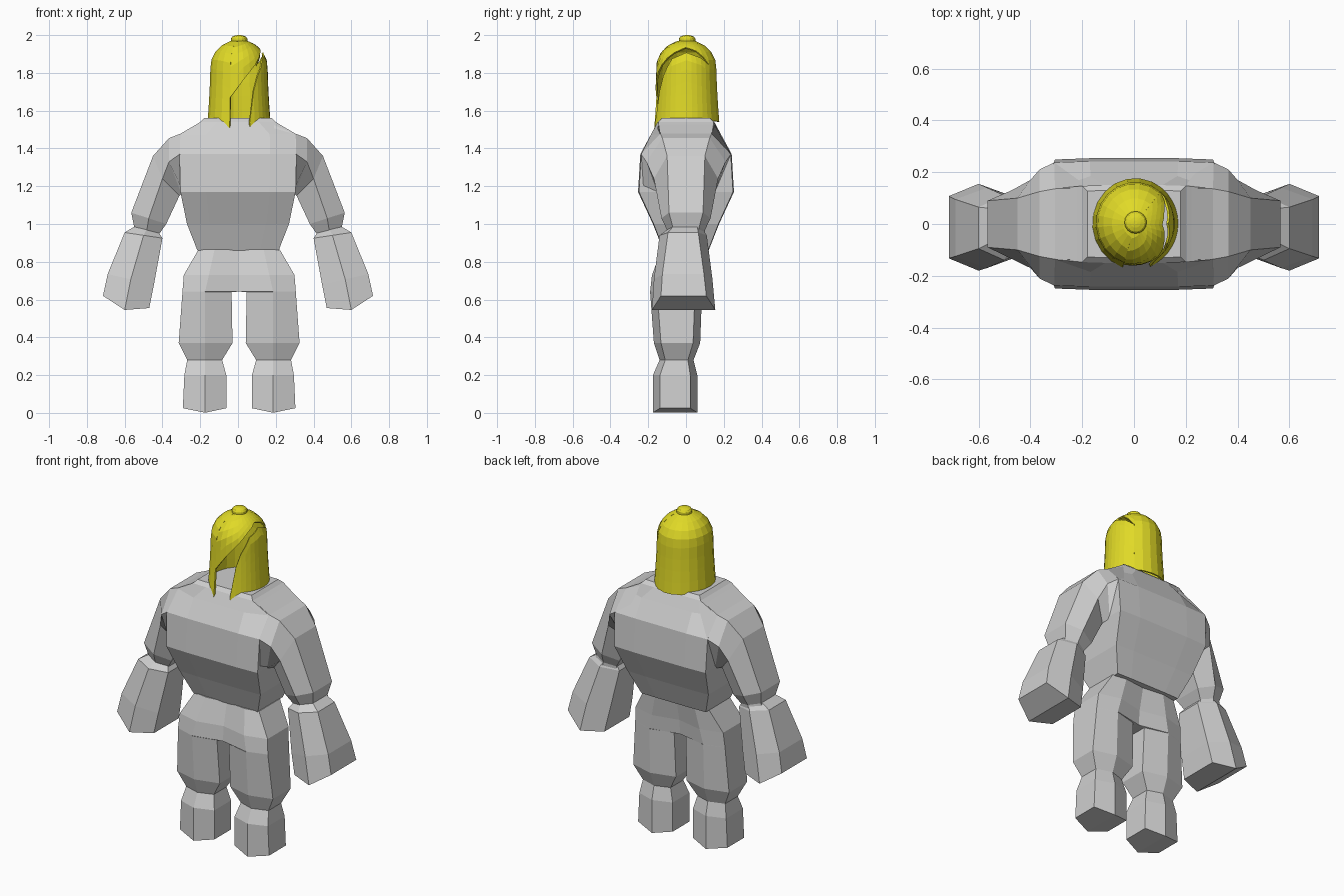
import bpy, bmesh, math

cube = bpy.data.objects.get("Cube")
if cube:
    bpy.data.objects.remove(cube, do_unlink=True)


def material(name, rgb):
    m = bpy.data.materials.new(name)
    m.use_nodes = True
    m.diffuse_color = (*rgb, 1)
    m.node_tree.nodes["Principled BSDF"].inputs["Base Color"].default_value = (*rgb, 1)
    return m


GREY = material("stone grey", (0.62, 0.62, 0.62))
YELLOW = material("mask yellow", (0.75, 0.7, 0.02))


def loft(name, rings, mat, solid=True):
    """Skin a list of equally long point rings; solid ones are closed and capped."""
    bm = bmesh.new()
    rows = [[bm.verts.new(p) for p in ring] for ring in rings]
    n = len(rows[0])
    for a, b in zip(rows, rows[1:]):
        for i in range(n if solid else n - 1):
            j = (i + 1) % n
            bm.faces.new((a[i], a[j], b[j], b[i]))
    if solid:
        for row in (rows[0], rows[-1]):
            for i in range(n // 2 - 1):
                bm.faces.new((row[i], row[i + 1], row[n - 2 - i], row[n - 1 - i]))
    bmesh.ops.remove_doubles(bm, verts=bm.verts, dist=0.0005)
    bmesh.ops.recalc_face_normals(bm, faces=bm.faces)
    me = bpy.data.meshes.new(name)
    bm.to_mesh(me)
    bm.free()
    me.materials.append(mat)
    ob = bpy.data.objects.new(name, me)
    bpy.context.collection.objects.link(ob)
    return ob


def hexagon(inner, outer, flat, front, back, mid=None, inner_flat=None):
    """Limb section: flat inner and outer sides, ridges at front and back."""
    yc = (front + back) / 2
    (xi, zi), (xo, zo) = inner, outer
    xm, zm = mid or ((xi + xo) / 2, (zi + zo) / 2)
    fi = inner_flat or flat
    return [(xi, yc - fi, zi), (xm, front, zm), (xo, yc - flat, zo),
            (xo, yc + flat, zo), (xm, back, zm), (xi, yc + fi, zi)]


def both_sides(name, rings, shift=0.0):
    for side, s in (("left_", 1), ("right_", -1)):
        loft(side + name, [[(s * x + shift, y, z) for x, y, z in r] for r in rings], GREY)


# Torso: rectangular sections, narrower in depth at the shoulder corners
def torso_ring(z, hx, hy, corner=0.98):
    half = [(-hx, -hy * corner), (-hx * 0.55, -hy), (hx * 0.55, -hy), (hx, -hy * corner)]
    return [(x, y, z) for x, y in half + [(-x, -y) for x, y in half]]


loft("torso", [torso_ring(*s) for s in (
    (1.56, 0.18, 0.13), (1.54, 0.2, 0.15), (1.475, 0.305, 0.185, 0.74), (1.37, 0.31, 0.242),
    (1.17, 0.305, 0.254), (1.0, 0.27, 0.175), (0.86, 0.215, 0.12))], GREY)

# Upper arms, growing out of the chest corners
both_sides("upper_arm", [hexagon(*s) for s in (
    ((0.19, 1.25), (0.19, 1.545), 0.14, -0.18, 0.18),
    ((0.29, 1.17), (0.305, 1.478), 0.136, -0.238, 0.238, (0.308, 1.37), 0.23),
    ((0.3, 1.16), (0.365, 1.455), 0.125, -0.21, 0.21, (0.365, 1.33), 0.15),
    ((0.31, 1.15), (0.45, 1.36), 0.1, -0.17, 0.17, (0.4, 1.24)),
    ((0.38, 1.0), (0.565, 1.06), 0.09, -0.13, 0.13),
    ((0.415, 0.95), (0.55, 0.985), 0.07, -0.1, 0.1),
    ((0.42, 0.92), (0.56, 0.95), 0.07, -0.1, 0.1))])

# Forearms ending in blunt fists
both_sides("forearm", [hexagon(*s) for s in (
    ((0.42, 0.955), (0.55, 0.985), 0.065, -0.1, 0.09),
    ((0.4, 0.925), (0.6, 0.955), 0.08, -0.14, 0.11),
    ((0.445, 0.68), (0.69, 0.735), 0.11, -0.17, 0.14),
    ((0.47, 0.555), (0.715, 0.62), 0.12, -0.18, 0.155, (0.6, 0.545)))])


# Legs, joined at the hips above the crotch
def leg_ring(z, xi, xo, flat, front, back, xm=0.18, zm=None):
    return hexagon((xi, z), (xo, z), flat, front, back, (xm, zm or z))


both_sides("leg", [leg_ring(*s) for s in (
    (0.865, 0.0, 0.215, 0.1, -0.13, 0.1, 0.13),
    (0.73, 0.0, 0.293, 0.1, -0.18, 0.09, 0.16),
    (0.642, 0.0, 0.3, 0.1, -0.19, 0.085),
    (0.64, 0.04, 0.3, 0.1, -0.19, 0.085),
    (0.37, 0.035, 0.32, 0.085, -0.17, 0.075),
    (0.28, 0.09, 0.275, 0.06, -0.14, 0.04),
    (0.2, 0.068, 0.29, 0.08, -0.175, 0.06),
    (0.025, 0.067, 0.298, 0.08, -0.175, 0.06, 0.18, 0.001))], 0.006)

# Mask: a lathed hood in three sheets, leaving a face opening and a swirling slit
Z0, ZD, DOME, R = 1.5, 1.83, 0.145, 0.152
APEX = ZD + DOME


def lerp_table(table, a):
    for (a0, v0), (a1, v1) in zip(table, table[1:]):
        if a <= a1:
            return v0 + (v1 - v0) * max(0, a - a0) / (a1 - a0)
    return table[-1][1]


def to_v(z):
    if z < ZD:
        return (z - Z0) / (ZD - Z0)
    return 1 + math.asin(min(1, (z - ZD) / DOME)) / (math.pi / 2)


def hood_point(phi, v):
    if v < 1:
        z, r = Z0 + v * (ZD - Z0), R + 0.018 * (1 - v) ** 1.5
    else:
        t = (v - 1) * math.pi / 2
        z, r = ZD + DOME * math.sin(t), R * math.cos(t)
    a = math.radians(phi)
    return (0.005 + r * math.sin(a), 0.002 - 1.05 * r * math.cos(a), z)


def rim(phi):
    return lerp_table([(17, 1.49), (40, 1.535), (90, 1.56), (150, 1.545), (180, 1.54)],
                      abs((phi + 180) % 360 - 180))


def crown_edge(phi):
    return lerp_table([(-17, 1.67), (15, 1.785), (48, 1.88), (63, 1.91), (90, 1.937),
                       (120, 1.91), (140, 1.84)], phi)


def flap_edge(phi):
    return lerp_table([(20, 1.54), (27, 1.66), (33, 1.75), (60, 1.875), (90, 1.908),
                       (120, 1.88), (140, 1.84)], phi)


def sheet(name, start, end, low, high, rows, columns=12):
    rings = []
    for c in range(columns + 1):
        phi = start + (end - start) * c / columns
        v0, v1 = to_v(low(phi)), to_v(high(phi))
        rings.append([hood_point(phi, v0 + (v1 - v0) * k / rows) for k in range(rows + 1)])
    ob = loft(name, rings, YELLOW, solid=False)
    # Orient outwards, then thicken towards the inside
    p = ob.data.polygons[0]
    if p.normal.x * p.center.x + p.normal.y * p.center.y < 0:
        ob.data.flip_normals()
    mod = ob.modifiers.new("thickness", "SOLIDIFY")
    mod.thickness, mod.offset = 0.009, -1


sheet("mask_crown", -17, 140, crown_edge, lambda phi: APEX, 6)
sheet("mask_hood", 140, 343, rim, lambda phi: APEX, 9)
sheet("mask_flap", 20, 140, rim, flap_edge, 6)

# Knob on top of the mask
knob = []
for r, z in ((0.043, 1.96), (0.043, 1.982), (0.036, 1.992), (0.02, 1.998), (0.008, 2.0)):
    knob.append([(0.006 + r * math.cos(i * math.pi / 8), 0.006 + r * math.sin(i * math.pi / 8), z)
                 for i in range(16)])
loft("mask_knob", knob, YELLOW)
